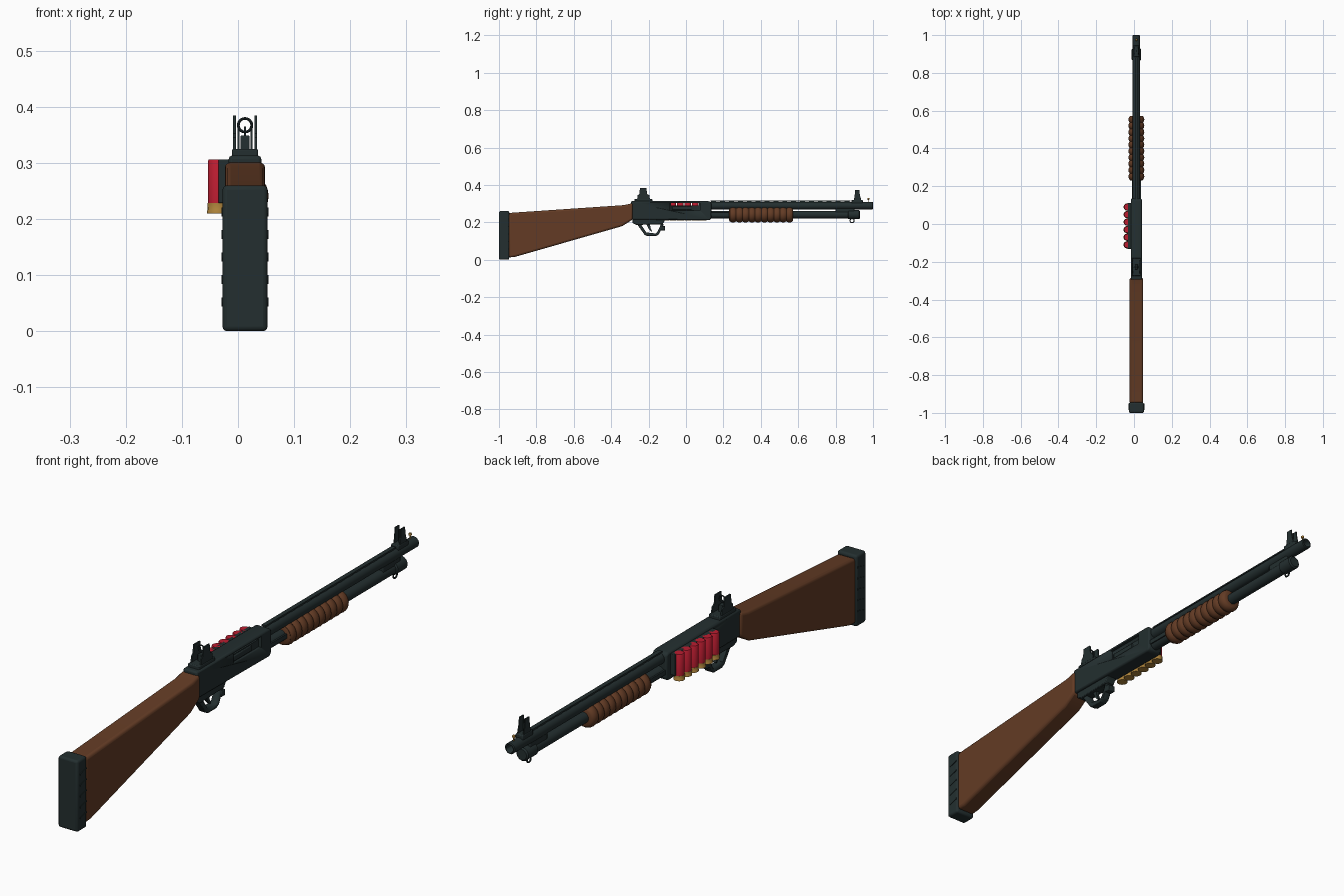
import bpy, bmesh, math
from mathutils import Matrix, Vector

if "Cube" in bpy.data.objects:
    bpy.data.objects.remove(bpy.data.objects["Cube"])

CX = 0.0125  # centre plane of the gun


def material(name, rgb):
    m = bpy.data.materials.new(name)
    m.diffuse_color = (*rgb, 1)
    m.use_nodes = True
    m.node_tree.nodes["Principled BSDF"].inputs["Base Color"].default_value = m.diffuse_color
    return m


STEEL = material("dark_steel", (0.017, 0.028, 0.029))
WOOD = material("brown_wood", (0.125, 0.044, 0.018))
RED = material("red_plastic", (0.50, 0.012, 0.030))
BRASS = material("brass", (0.42, 0.23, 0.045))


def finish(name, bm, mat, bevel=0, segments=2):
    bmesh.ops.recalc_face_normals(bm, faces=bm.faces)
    me = bpy.data.meshes.new(name)
    bm.to_mesh(me)
    bm.free()
    ob = bpy.data.objects.new(name, me)
    bpy.context.collection.objects.link(ob)
    me.materials.append(mat)
    bpy.ops.object.select_all(action='DESELECT')
    ob.select_set(True)
    bpy.context.view_layer.objects.active = ob
    bpy.ops.object.shade_smooth_by_angle(angle=math.radians(35))
    if bevel:
        b = ob.modifiers.new("bevel", 'BEVEL')
        b.width, b.segments, b.limit_method = bevel, segments, 'ANGLE'
        b.angle_limit = math.radians(30)
    return ob


def box(name, mat, x, y, z, bevel=0, segments=2):
    """Box from (min, max) pairs."""
    return extrude(name, mat, [(y[0], z[0]), (y[1], z[0]), (y[1], z[1]), (y[0], z[1])],
                   x[0], x[1], bevel, segments)


def extrude(name, mat, profile, x0, x1, bevel=0, segments=2):
    """Side profile of (y, z) points extruded along x."""
    bm = bmesh.new()
    face = bm.faces.new([bm.verts.new((x0, y, z)) for y, z in profile])
    new = bmesh.ops.extrude_face_region(bm, geom=[face])['geom']
    bmesh.ops.translate(bm, vec=(x1 - x0, 0, 0),
                        verts=[v for v in new if isinstance(v, bmesh.types.BMVert)])
    return finish(name, bm, mat, bevel, segments)


def lathe(name, mat, profile, origin, axis, sides=24):
    """(radius, distance) profile turned around an axis, both ends capped."""
    bm = bmesh.new()
    rot = Vector((0, 0, 1)).rotation_difference(Vector(axis)).to_matrix().to_4x4()
    mat4 = Matrix.Translation(origin) @ rot
    rings = []
    for r, d in profile:
        rings.append([bm.verts.new(mat4 @ Vector((r * math.cos(a), r * math.sin(a), d)))
                      for a in (2 * math.pi * i / sides for i in range(sides))])
    for a, b in zip(rings, rings[1:]):
        for i in range(sides):
            j = (i + 1) % sides
            bm.faces.new((a[i], a[j], b[j], b[i]))
    bm.faces.new(rings[0])
    bm.faces.new(rings[-1])
    return finish(name, bm, mat)


def tube_y(name, mat, r, y0, y1, z, x=CX, chamfer=0.003):
    return lathe(name, mat, [(r - chamfer, 0), (r, chamfer), (r, y1 - y0 - chamfer),
                             (r - chamfer, y1 - y0)], (x, y0, z), (0, 1, 0))


def ring(name, mat, center, axis, major, minor):
    """Closed loop with a round section."""
    bm = bmesh.new()
    rot = Vector((0, 0, 1)).rotation_difference(Vector(axis)).to_matrix().to_4x4()
    m = Matrix.Translation(center) @ rot
    n, k = 20, 8
    vs = [[bm.verts.new(m @ Vector(((major + minor * math.cos(b)) * math.cos(a),
                                    (major + minor * math.cos(b)) * math.sin(a),
                                    minor * math.sin(b))))
           for b in (2 * math.pi * j / k for j in range(k))]
          for a in (2 * math.pi * i / n for i in range(n))]
    for i in range(n):
        for j in range(k):
            bm.faces.new((vs[i][j], vs[(i + 1) % n][j],
                          vs[(i + 1) % n][(j + 1) % k], vs[i][(j + 1) % k]))
    return finish(name, bm, mat)


def cut(target, cutter):
    m = target.modifiers.new("cut", 'BOOLEAN')
    m.operation, m.object, m.solver = 'DIFFERENCE', cutter, 'EXACT'
    cutter.hide_render = True
    cutter.hide_viewport = True


# butt pad with grip ridges on its sides
box("butt_pad", STEEL, (CX - 0.040, CX + 0.040), (-1.0, -0.945), (0, 0.26), 0.008, 3)
for i in range(5):
    z = 0.05 + i * 0.04
    extrude(f"pad_ridge_{i}", STEEL, [(-0.985, z - 0.006), (-0.95, z + 0.004),
                                      (-0.95, z + 0.010), (-0.985, z)],
            CX - 0.042, CX + 0.042)

# wooden stock
extrude("stock", WOOD, [(-0.948, 0.012), (-0.915, 0.015), (-0.34, 0.180), (-0.285, 0.215),
                        (-0.285, 0.303), (-0.33, 0.292), (-0.948, 0.250)],
        CX - 0.036, CX + 0.036, 0.010, 3)

# receiver with ejection port
receiver = extrude("receiver", STEEL, [(-0.295, 0.215), (0.125, 0.211), (0.135, 0.220),
                                       (0.135, 0.306), (0.125, 0.313), (-0.295, 0.313)],
                   CX - 0.029, CX + 0.029, 0.006, 2)
port = box("port_cutter", STEEL, (CX + 0.018, CX + 0.06), (-0.085, 0.075), (0.263, 0.303))
slit = box("slit_cutter", STEEL, (-0.036, CX + 0.05), (-0.08, 0.07), (0.290, 0.302))
cut(receiver, port)
cut(receiver, slit)
box("bolt", STEEL, (CX + 0.010, CX + 0.023), (-0.075, 0.03), (0.266, 0.287), 0.003)

# side shell holder and six shells
holder = box("shell_holder", STEEL, (-0.035, -0.014), (-0.132, 0.112), (0.228, 0.306), 0.002)
cut(holder, slit)
for i in range(6):
    y = -0.11 + i * 0.04
    lathe(f"shell_{i}", RED, [(0.0178, 0), (0.0178, 0.078), (0.0160, 0.081)],
          (-0.036, y, 0.225), (0, 0, 1), 20)
    lathe(f"shell_base_{i}", BRASS, [(0.0192, 0), (0.0192, 0.004), (0.0180, 0.006),
                                     (0.0184, 0.018)], (-0.036, y, 0.210), (0, 0, 1), 20)

# trigger housing, guard and trigger
extrude("trigger_housing", STEEL, [(-0.285, 0.195), (-0.265, 0.186), (-0.125, 0.190),
                                   (-0.11, 0.215), (-0.285, 0.22)],
        CX - 0.020, CX + 0.020, 0.003)
guard = extrude("trigger_guard", STEEL, [(-0.262, 0.19), (-0.222, 0.134), (-0.208, 0.127),
                                         (-0.160, 0.127), (-0.145, 0.136), (-0.118, 0.19)],
                CX - 0.013, CX + 0.013, 0.002)
cut(guard, extrude("guard_cutter", STEEL, [(-0.240, 0.188), (-0.212, 0.146), (-0.162, 0.140),
                                           (-0.153, 0.148), (-0.135, 0.188)],
                   CX - 0.05, CX + 0.05))
extrude("trigger", STEEL, [(-0.212, 0.19), (-0.200, 0.165), (-0.186, 0.150), (-0.182, 0.153),
                           (-0.190, 0.170), (-0.192, 0.19)], CX - 0.006, CX + 0.006)
box("guard_latch", STEEL, (CX - 0.015, CX + 0.015), (-0.135, -0.112), (0.157, 0.180), 0.003)

# barrel with muzzle, magazine tube and end cap
barrel = tube_y("barrel", STEEL, 0.020, 0.12, 1.0, 0.289)
cut(barrel, tube_y("bore_cutter", STEEL, 0.014, 0.93, 1.02, 0.289, chamfer=0))
tube_y("magazine_tube", STEEL, 0.020, 0.12, 0.88, 0.241)
tube_y("magazine_cap", STEEL, 0.0245, 0.865, 0.930, 0.241, chamfer=0.005)
box("barrel_clamp", STEEL, (CX - 0.014, CX + 0.014), (0.80, 0.90), (0.235, 0.295), 0.003)
ring("sling_loop", STEEL, (CX, 0.888, 0.209), (1, 0, 0), 0.011, 0.003)

# ventilated rib
box("top_rib", STEEL, (CX - 0.008, CX + 0.008), (0.13, 0.88), (0.311, 0.316))
for i in range(16):
    y = 0.135 + i * 0.0475
    box(f"rib_post_{i}", STEEL, (CX - 0.006, CX + 0.006), (y, y + 0.026), (0.300, 0.312))

# ribbed pump handle with action bars
pump = [(0.030, 0.0), (0.036, 0.003)]
for i in range(10):
    for t in range(6):
        pump.append((0.0355 + 0.0065 * math.sin(math.pi * t / 6) ** 0.7,
                     0.005 + (i + t / 6) * 0.0335))
pump += [(0.0355, 0.340), (0.030, 0.343)]
lathe("pump_handle", WOOD, pump, (CX, 0.23, 0.241), (0, 1, 0), 28)
for s in (-1, 1):
    x = CX + s * 0.021
    box("action_bar", STEEL, (x - 0.003, x + 0.003), (0.12, 0.25), (0.236, 0.252))

# rear sight: base, tapered wings, ring on a post
box("rear_sight_base", STEEL, (CX - 0.023, CX + 0.023), (-0.275, -0.18), (0.308, 0.325), 0.003)
wing = [(-0.262, 0.320), (-0.192, 0.320), (-0.196, 0.345), (-0.208, 0.352), (-0.212, 0.384),
        (-0.246, 0.384), (-0.250, 0.352), (-0.258, 0.345)]
for s in (-1, 1):
    x = CX + s * 0.019
    extrude("rear_sight_wing", STEEL, wing, x - 0.0025, x + 0.0025)
box("rear_sight_post", STEEL, (CX - 0.008, CX + 0.008), (-0.24, -0.215), (0.320, 0.349), 0.002)
ring("rear_sight_ring", STEEL, (CX, -0.228, 0.367), (0, 1, 0), 0.012, 0.0025)

# front sight: base, wings, post and brass bead
box("front_sight_base", STEEL, (CX - 0.015, CX + 0.015), (0.885, 0.945), (0.300, 0.320), 0.003)
for s in (-1, 1):
    x = CX + s * 0.0115
    extrude("front_sight_wing", STEEL, [(0.897, 0.315), (0.938, 0.315), (0.930, 0.345),
                                        (0.926, 0.374), (0.904, 0.374), (0.902, 0.345)],
            x - 0.002, x + 0.002)
box("front_sight_post", STEEL, (CX - 0.002, CX + 0.002), (0.910, 0.920), (0.315, 0.365))
lathe("bead_sight", BRASS, [(0.002, 0), (0.002, 0.014), (0.005, 0.016), (0.006, 0.020),
                            (0.005, 0.024), (0.002, 0.026)], (CX, 0.975, 0.305), (0, 0, 1), 12)
